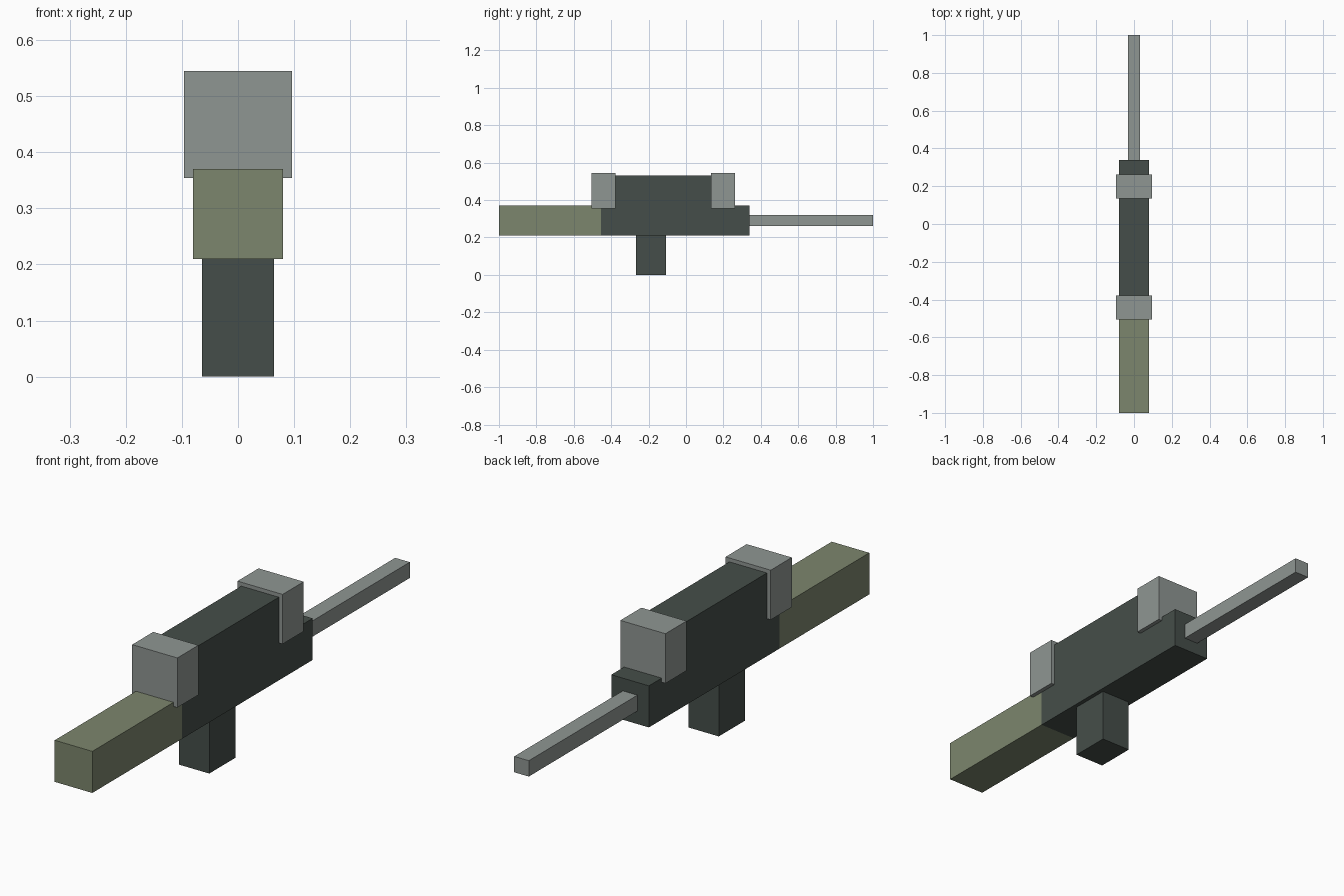
import bpy
import bmesh

cube = bpy.data.objects.get("Cube")
if cube:
    bpy.data.objects.remove(cube, do_unlink=True)


def material(name, rgb):
    mat = bpy.data.materials.new(name)
    mat.use_nodes = True
    colour = (*rgb, 1.0)
    mat.diffuse_color = colour
    mat.node_tree.nodes["Principled BSDF"].inputs["Base Color"].default_value = colour
    return mat


dark = material("dark_gunmetal", (0.060, 0.076, 0.067))
grey = material("mid_grey", (0.275, 0.305, 0.290))
olive = material("olive_green", (0.202, 0.238, 0.153))


def extrude_profile(name, profile, half_width, mat):
    """Extrude a (y, z) side profile symmetrically across x."""
    bm = bmesh.new()
    face = bm.faces.new([bm.verts.new((-half_width, y, z)) for y, z in profile])
    result = bmesh.ops.extrude_face_region(bm, geom=[face])
    moved = [v for v in result["geom"] if isinstance(v, bmesh.types.BMVert)]
    bmesh.ops.translate(bm, verts=moved, vec=(2 * half_width, 0, 0))
    bmesh.ops.recalc_face_normals(bm, faces=bm.faces)
    mesh = bpy.data.meshes.new(name)
    bm.to_mesh(mesh)
    bm.free()
    mesh.materials.append(mat)
    obj = bpy.data.objects.new(name, mesh)
    bpy.context.collection.objects.link(obj)
    return obj


def block(name, y0, y1, z0, z1, half_width, mat):
    return extrude_profile(name, [(y0, z0), (y1, z0), (y1, z1), (y0, z1)],
                           half_width, mat)


# Stepped main body with a raised upper housing
extrude_profile("body", [(-0.455, 0.21), (0.34, 0.21), (0.34, 0.37), (0.198, 0.37),
                         (0.198, 0.53), (-0.442, 0.53), (-0.442, 0.37),
                         (-0.455, 0.37)], 0.08, dark)

# Front block, grip below and rear rod
block("front_block", -1.0, -0.455, 0.21, 0.37, 0.08, olive)
block("grip", -0.266, -0.108, 0.0, 0.21, 0.064, dark)
block("rear_rod", 0.34, 1.0, 0.26, 0.321, 0.031, grey)

# Square collars around both ends of the upper housing
for name, centre in (("front_collar", -0.442), ("rear_collar", 0.198)):
    block(name, centre - 0.064, centre + 0.064, 0.354, 0.545, 0.096, grey)
